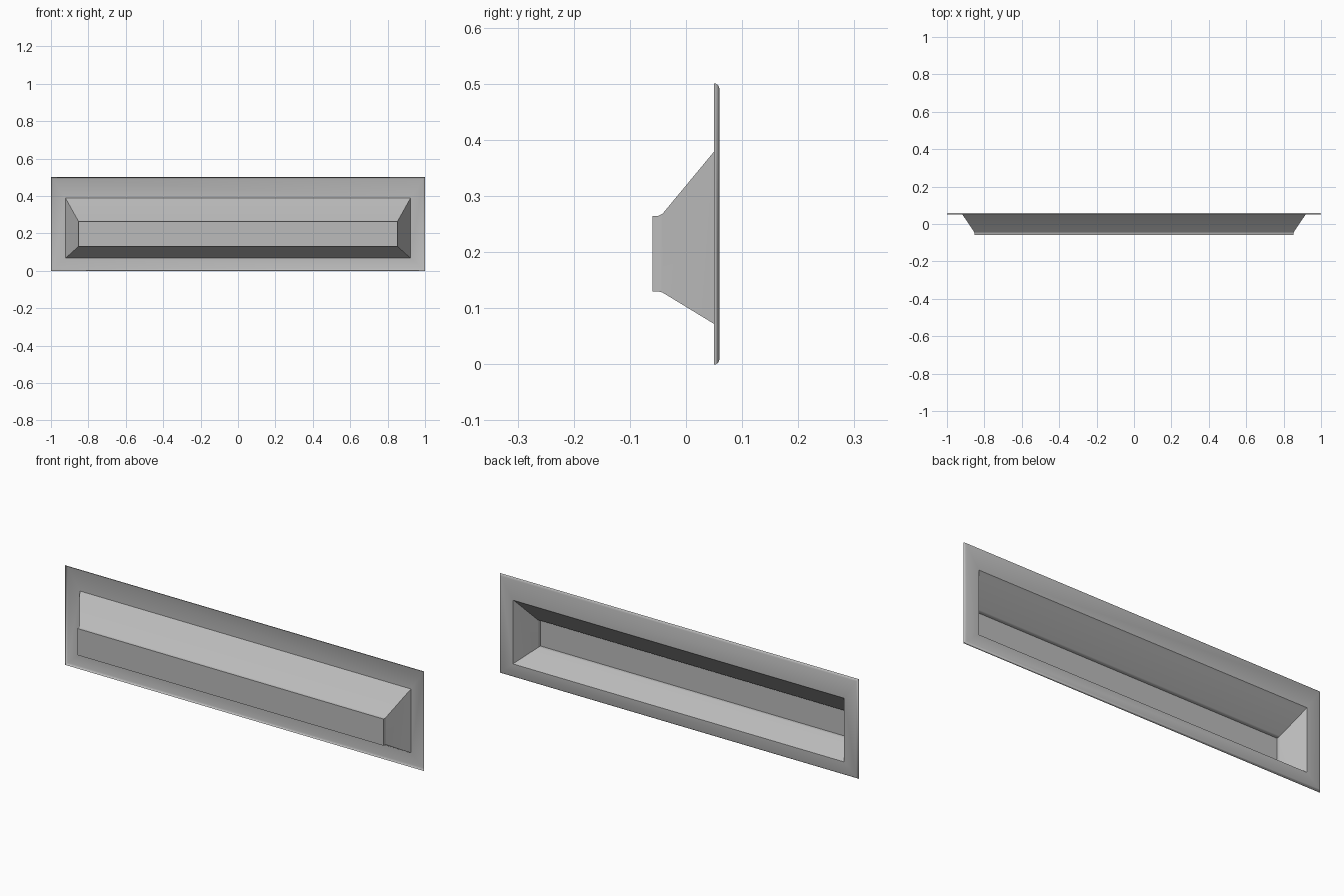
import bpy
import bmesh
import math

cube = bpy.data.objects.get("Cube")
if cube:
    bpy.data.objects.remove(cube)

grey = bpy.data.materials.new("neutral_grey")
grey.use_nodes = True
colour = (0.5, 0.5, 0.5, 1)
grey.diffuse_color = colour
grey.node_tree.nodes["Principled BSDF"].inputs["Base Color"].default_value = colour


def add_ring(bm, half_x, y, low, high):
    """Rectangular loop of vertices in the plane at depth y."""
    corners = ((-half_x, low), (half_x, low), (half_x, high), (-half_x, high))
    return [bm.verts.new((x, y, z)) for x, z in corners]


# Sections from the raised front face back to the forward-turned rim:
# half width, depth, bottom, top
sections = [
    (0.853, -0.06, 0.130, 0.264),
    (0.853, -0.05, 0.130, 0.264),
    (0.855, -0.042, 0.128, 0.268),
    (0.917, 0.05, 0.072, 0.379),
    (0.922, 0.06, 0.067, 0.388),
    (0.991, 0.06, 0.009, 0.491),
    (0.997, 0.0575, 0.003, 0.497),
    (1.0, 0.053, 0.0, 0.5),
    (1.0, 0.05, 0.0, 0.5),
]

# Pressed sheet panel, hollow at the back
bm = bmesh.new()
rings = [add_ring(bm, *s) for s in sections]
bm.faces.new(rings[0])
for a, b in zip(rings, rings[1:]):
    for i in range(4):
        j = (i + 1) % 4
        bm.faces.new((a[i], b[i], b[j], a[j]))

mesh = bpy.data.meshes.new("pressed_panel")
bm.to_mesh(mesh)
bm.free()
mesh.materials.append(grey)
panel = bpy.data.objects.new("pressed_panel", mesh)
bpy.context.collection.objects.link(panel)

# Smooth the small rolled bends, keep the mitred corners crisp
bpy.context.view_layer.objects.active = panel
panel.select_set(True)
bpy.ops.object.shade_smooth_by_angle(angle=math.radians(35))
